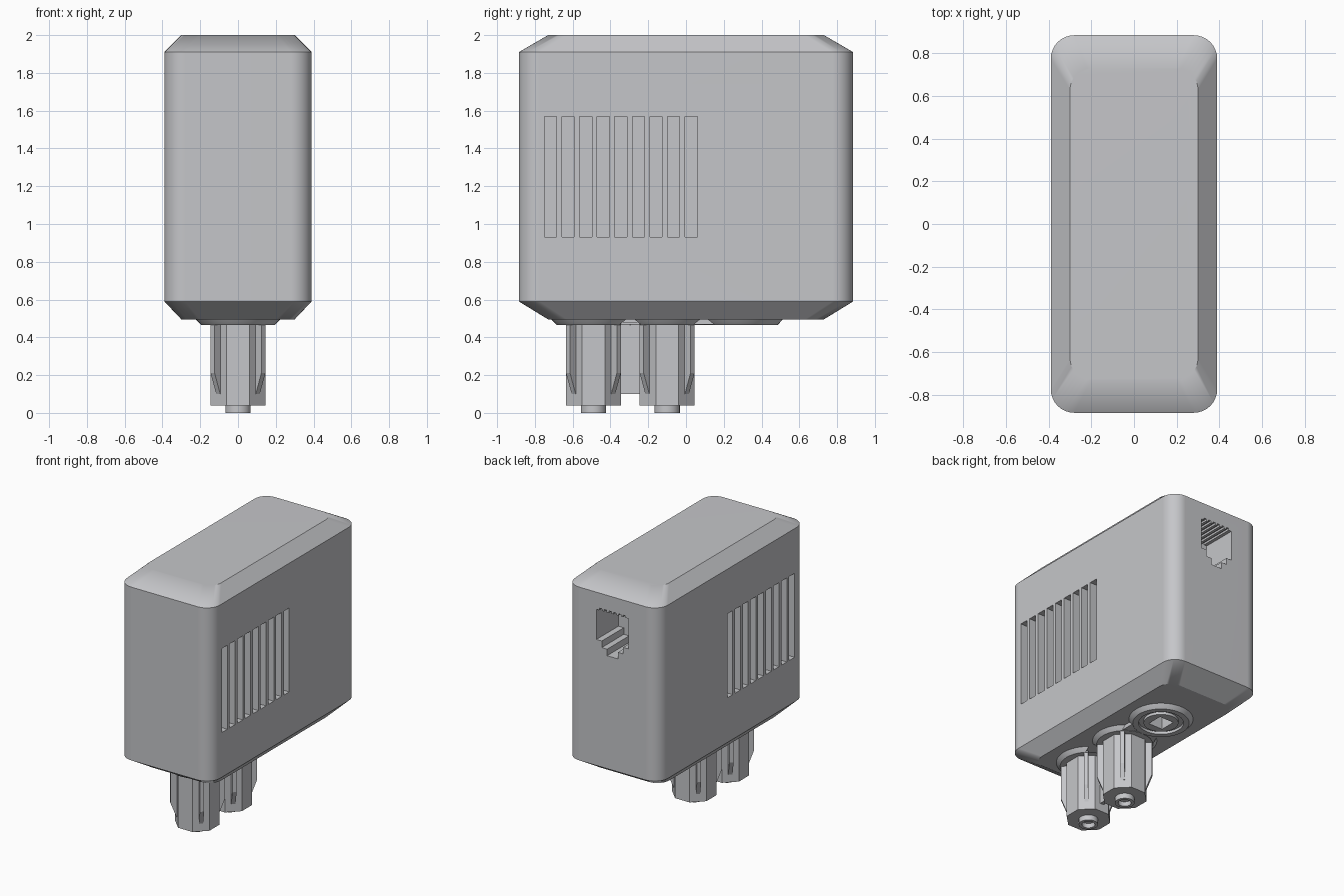
import bpy, bmesh, math
from mathutils import Vector, Matrix

cube = bpy.data.objects.get("Cube")
if cube:
    bpy.data.objects.remove(cube, do_unlink=True)

grey = bpy.data.materials.new("light_grey_plastic")
grey.use_nodes = True
COLOUR = (0.56, 0.565, 0.585, 1)
grey.diffuse_color = COLOUR
grey.node_tree.nodes["Principled BSDF"].inputs["Base Color"].default_value = COLOUR


def activate(ob):
    bpy.ops.object.select_all(action="DESELECT")
    ob.select_set(True)
    bpy.context.view_layer.objects.active = ob


def loft(name, rings, closed=False):
    """Skin equal-length point rings; cap both ends, or join last to first."""
    bm = bmesh.new()
    loops = [[bm.verts.new(p) for p in ring] for ring in rings]
    pairs = list(zip(loops, loops[1:]))
    if closed:
        pairs.append((loops[-1], loops[0]))
    else:
        bm.faces.new(loops[0])
        bm.faces.new(loops[-1])
    for a, b in pairs:
        for i in range(len(a)):
            j = (i + 1) % len(a)
            bm.faces.new((a[i], a[j], b[j], b[i]))
    bmesh.ops.recalc_face_normals(bm, faces=bm.faces)
    mesh = bpy.data.meshes.new(name)
    bm.to_mesh(mesh)
    bm.free()
    mesh.materials.append(grey)
    ob = bpy.data.objects.new(name, mesh)
    bpy.context.scene.collection.objects.link(ob)
    return ob


def smooth(ob):
    activate(ob)
    bpy.ops.object.shade_smooth_by_angle(angle=math.radians(30))
    mod = ob.modifiers.new("even_shading", "WEIGHTED_NORMAL")
    mod.keep_sharp = True


def circle(r, z, y=0, n=40, turn=0):
    return [(r * math.cos(turn + math.tau * i / n),
             y + r * math.sin(turn + math.tau * i / n), z) for i in range(n)]


def rounded_rect(hx, hy, r, z, steps=8):
    pts = []
    for q, (sx, sy) in enumerate([(1, 1), (-1, 1), (-1, -1), (1, -1)]):
        for i in range(steps + 1):
            a = math.pi / 2 * (q + i / steps)
            pts.append((sx * (hx - r) + r * math.cos(a),
                        sy * (hy - r) + r * math.sin(a), z))
    return pts


def box(name, x0, x1, y0, y1, z0, z1):
    return loft(name, [[(x0, y0, z), (x1, y0, z), (x1, y1, z), (x0, y1, z)]
                       for z in (z0, z1)])


def combine(ob, other, operation):
    mod = ob.modifiers.new("cut", "BOOLEAN")
    mod.object, mod.operation, mod.solver = other, operation, "EXACT"
    activate(ob)
    bpy.ops.object.modifier_apply(modifier=mod.name)
    bpy.data.objects.remove(other, do_unlink=True)


# Housing with chamfered top and bottom
housing = loft("housing", [
    rounded_rect(0.30, 0.73, 0.10, 0.495),
    rounded_rect(0.39, 0.885, 0.11, 0.59),
    rounded_rect(0.39, 0.885, 0.11, 1.91),
    rounded_rect(0.30, 0.73, 0.10, 2.0)])

# Ventilation slots on both long sides
for side in (-1, 1):
    for i in range(9):
        y = -0.75 + i * 0.0931
        x0, x1 = sorted((side * 0.29, side * 0.45))
        combine(housing, box("slot_cutter", x0, x1, y, y + 0.065, 0.93, 1.57),
                "DIFFERENCE")

# Stepped cable socket in the back, with contact notches along its top
half = [(0.135, 1.78), (0.135, 1.55), (0.09, 1.55), (0.09, 1.50),
        (0.045, 1.50), (0.045, 1.45)]
outline = half + [(-x, z) for x, z in reversed(half)]
for i in range(6):
    c = -0.1 + i * 0.04
    outline += [(c - 0.01, 1.78), (c - 0.01, 1.795),
                (c + 0.01, 1.795), (c + 0.01, 1.78)]
combine(housing, loft("socket_cutter", [[(x, y, z) for x, z in outline]
                                        for y in (0.62, 0.95)]), "DIFFERENCE")
smooth(housing)

# Base plate: three tapered discs joined by a neck
PEGS = (-0.49, -0.10)
SPARE = 0.29
plate = None
for y in PEGS + (SPARE,):
    disc = loft("base_plate", [circle(0.225, 0.505, y), circle(0.222, 0.494, y),
                               circle(0.195, 0.465, y)])
    if plate:
        combine(plate, disc, "UNION")
    else:
        plate = disc
combine(plate, box("neck", -0.14, 0.14, -0.45, 0.25, 0.467, 0.503), "UNION")

# Empty position: ring groove and square hole
groove = [circle(r, z, SPARE) for r, z in
          [(0.155, 0.45), (0.155, 0.485), (0.12, 0.485), (0.12, 0.45)]]
combine(plate, loft("groove_cutter", groove, closed=True), "DIFFERENCE")
hole = [circle(0.085, z, SPARE, 4, math.pi / 4) for z in (0.45, 0.6)]
for target in (plate, housing):
    combine(target, loft("hole_cutter", hole), "DIFFERENCE")
smooth(plate)

# Pegs: octagonal shank, hollow tip and four diagonal fins
fin_profile = [(0.10, 0.48), (0.19, 0.48), (0.19, 0.21), (0.148, 0.10), (0.10, 0.10)]
for name, y in zip(("front", "rear"), PEGS):
    r = 0.145 / math.cos(math.pi / 8)
    smooth(loft(name + "_peg", [circle(r, z, y, 8, math.pi / 8) for z in (0.04, 0.48)]))
    smooth(loft(name + "_peg_tip", [circle(0.067, 0.05, y, 24), circle(0.067, 0, y, 24),
                                    circle(0.045, 0, y, 24), circle(0.045, 0.035, y, 24)]))
    for k in range(4):
        fin = loft(f"{name}_peg_fin_{k + 1}",
                   [[(x, t, z) for x, z in fin_profile] for t in (-0.015, 0.015)])
        fin.data.transform(Matrix.Translation((0, y, 0)) @
                           Matrix.Rotation(math.pi / 4 + k * math.pi / 2, 4, "Z"))

# Web between the pegs
box("peg_web", -0.015, 0.015, -0.37, -0.22, 0.10, 0.48)
